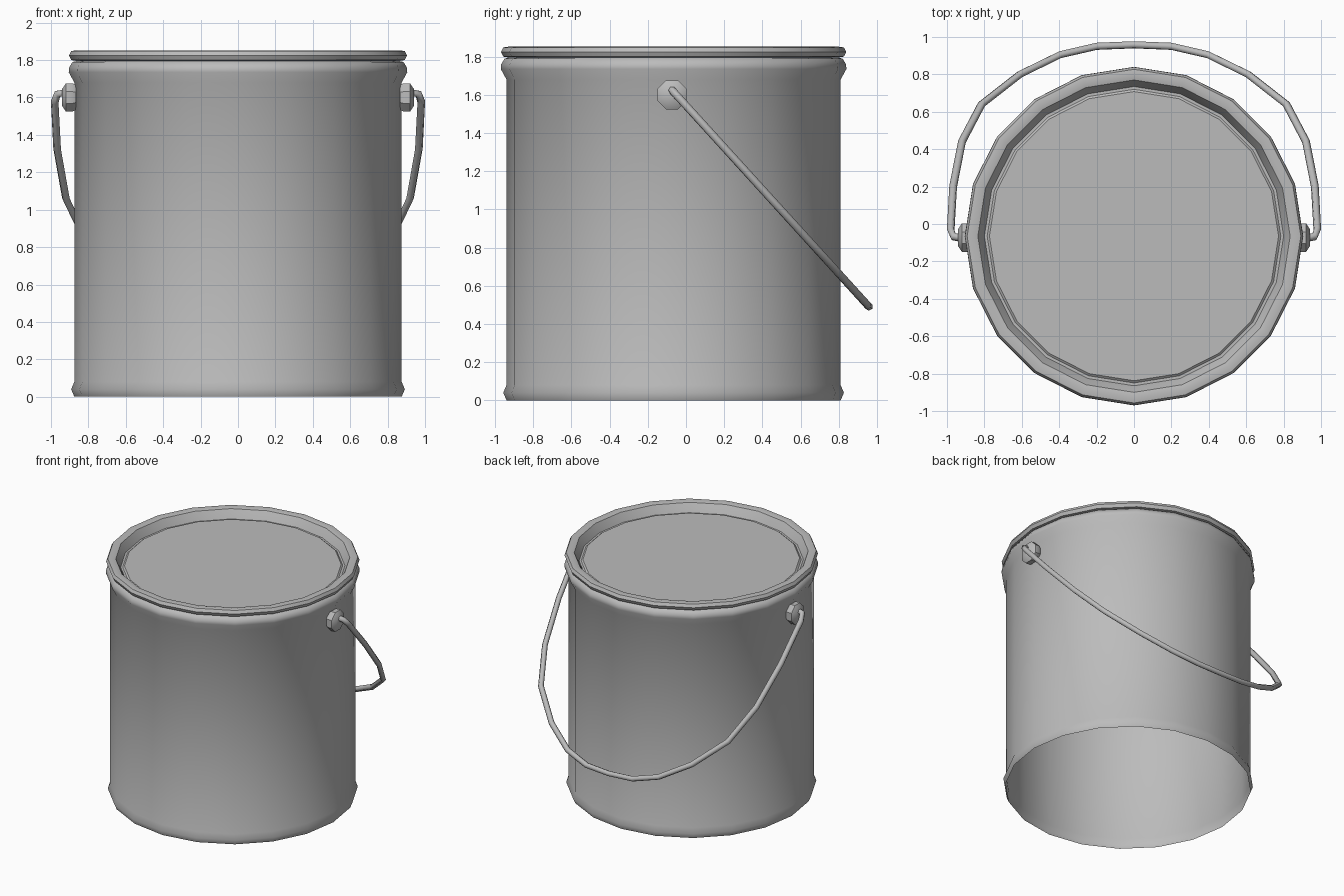
import bpy, math
from mathutils import Vector

if "Cube" in bpy.data.objects:
    bpy.data.objects.remove(bpy.data.objects["Cube"], do_unlink=True)

SIDES = 20
CENTRE_Y = -0.065

metal = bpy.data.materials.new("grey metal")
metal.use_nodes = True
grey = (0.5, 0.5, 0.5, 1)
metal.diffuse_color = grey
metal.node_tree.nodes["Principled BSDF"].inputs["Base Color"].default_value = grey


def finish(obj, angle):
    obj.data.materials.append(metal)
    bpy.ops.object.select_all(action='DESELECT')
    obj.select_set(True)
    bpy.context.view_layer.objects.active = obj
    bpy.ops.object.shade_smooth_by_angle(angle=math.radians(angle))


def lathe(name, profile, sides, location, axis='Z', sign=1, cap=False, angle=40):
    """Spin (radius, height) points around an axis; cap closes the last ring."""
    verts, faces = [], []
    for r, h in profile:
        for i in range(sides):
            a = math.tau * (i + (0.5 if axis == 'X' else 0)) / sides
            u, v = r * math.cos(a), r * math.sin(a)
            verts.append((u, v, h) if axis == 'Z' else (sign * h, sign * u, v))
    for k in range(len(profile) - 1):
        for i in range(sides):
            j = (i + 1) % sides
            faces.append((k * sides + i, k * sides + j,
                          (k + 1) * sides + j, (k + 1) * sides + i))
    if cap:
        top = (len(profile) - 1) * sides
        faces.append(tuple(range(top, top + sides)))
    mesh = bpy.data.meshes.new(name)
    mesh.from_pydata(verts, [], faces)
    obj = bpy.data.objects.new(name, mesh)
    obj.location = location
    bpy.context.collection.objects.link(obj)
    finish(obj, angle)
    return obj


# Can wall, open underneath, with a rolled foot and a swollen collar
lathe("can_body", [(0.875, 0), (0.892, 0.04), (0.875, 0.08), (0.875, 1.68),
                   (0.905, 1.735), (0.903, 1.76), (0.885, 1.79), (0.86, 1.795)],
      SIDES, (0, CENTRE_Y, 0), angle=50)

# Pressed lid with a rolled rim, channel and flat centre
lathe("lid", [(0.86, 1.795), (0.892, 1.8), (0.904, 1.825), (0.892, 1.848),
              (0.865, 1.852), (0.835, 1.845), (0.815, 1.81), (0.80, 1.78),
              (0.785, 1.78), (0.773, 1.79)],
      SIDES, (0, CENTRE_Y, 0), cap=True, angle=35)

# Handle knobs
for side, sign in (("left", 1), ("right", -1)):
    lathe(side + "_handle_knob", [(0.07, 0), (0.082, 0.02), (0.082, 0.055), (0.05, 0.075)],
          8, (sign * 0.865, -0.073, 1.60), axis='X', sign=sign, cap=True, angle=35)

# Wire handle hanging towards the back in a sloping plane
half = [(0.92, -0.075), (0.965, -0.068), (0.98, -0.03), (0.967, 0.2), (0.92, 0.44),
        (0.815, 0.64), (0.61, 0.80), (0.395, 0.905), (0.2, 0.95)]
path = half + [(0, 0.958)] + [(-x, y) for x, y in reversed(half)]
points = [Vector((x, y, 1.61 - 1.1 * (y + 0.06))) for x, y in path]
curve = bpy.data.curves.new("handle_path", 'CURVE')
curve.dimensions = '3D'
curve.bevel_depth = 0.021
curve.bevel_resolution = 1
curve.use_fill_caps = True
spline = curve.splines.new('POLY')
spline.points.add(len(points) - 1)
for p, co in zip(spline.points, points):
    p.co = (*co, 1)
wire = bpy.data.objects.new("wire_handle", curve)
bpy.context.collection.objects.link(wire)
bpy.ops.object.select_all(action='DESELECT')
wire.select_set(True)
bpy.context.view_layer.objects.active = wire
bpy.ops.object.convert(target='MESH')
finish(bpy.context.object, 70)
